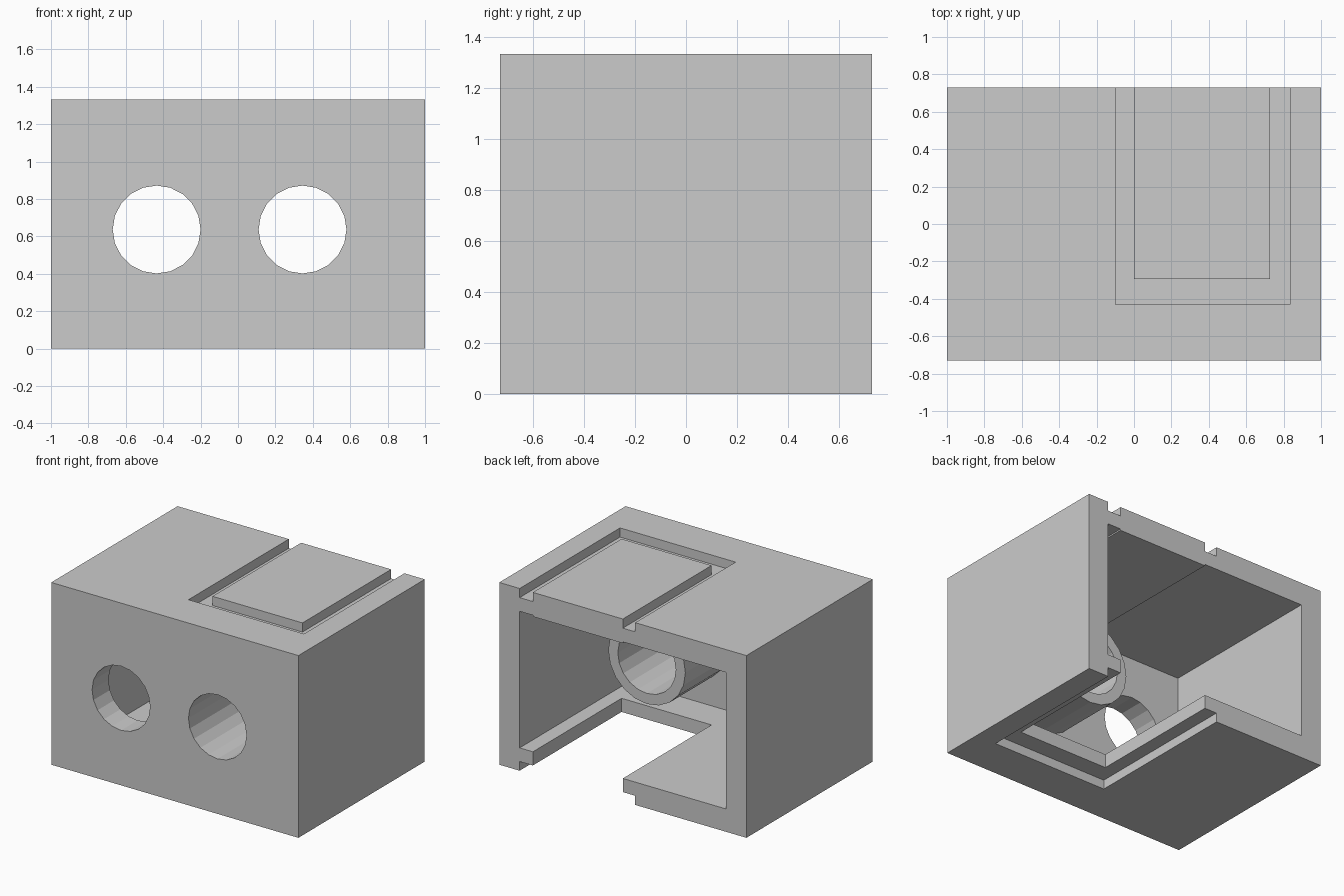
import bpy
import math

if "Cube" in bpy.data.objects:
    bpy.data.objects.remove(bpy.data.objects["Cube"])


def box(name, lo, hi):
    """Box from its two opposite corners."""
    bpy.ops.mesh.primitive_cube_add(size=1, location=[(a + b) / 2 for a, b in zip(lo, hi)])
    ob = bpy.context.object
    ob.name = name
    ob.scale = [b - a for a, b in zip(lo, hi)]
    bpy.ops.object.transform_apply(location=True, rotation=True, scale=True)
    return ob


def rod(name, x, radius, y0, y1):
    """20-sided rod along y at the height of the holes."""
    bpy.ops.mesh.primitive_cylinder_add(vertices=20, radius=radius, depth=y1 - y0,
                                        location=(x, (y0 + y1) / 2, HOLE_Z),
                                        rotation=(math.pi / 2, 0, 0))
    ob = bpy.context.object
    ob.name = name
    bpy.ops.object.transform_apply(location=True, rotation=True, scale=True)
    return ob


def combine(target, tool, operation):
    """Apply one boolean and remove the tool object."""
    mod = target.modifiers.new(tool.name, 'BOOLEAN')
    mod.operation = operation
    mod.solver = 'EXACT'
    mod.object = tool
    bpy.context.view_layer.objects.active = target
    bpy.ops.object.modifier_apply(modifier=mod.name)
    bpy.data.objects.remove(tool, do_unlink=True)


W, D, H = 1.0, 0.73, 1.333      # half width, half depth, height
WALL, STEP = 0.167, 0.067       # wall thickness, groove depth
HOLE_Z, HOLE_R = 0.637, 0.235
OUT = (-0.10, 0.835, -0.43)     # outer edge of the U groove: left, right, front
INN = (0.0, 0.728, -0.295)      # inner edge
BACK = D + 0.2                  # cutters run out through the open back

# Hollow shell, open at the back
body = box("block_body", (-W, -D, 0), (W, D, H))
combine(body, box("cavity", (-0.833, -0.54, WALL), (0.835, BACK, H - WALL)), 'DIFFERENCE')

# U-shaped groove on top around a raised panel
combine(body, box("top_recess", (OUT[0], OUT[2], H - STEP), (OUT[1], BACK, H + 0.2)), 'DIFFERENCE')
combine(body, box("raised_panel", (INN[0], INN[2], H - WALL - 0.01), (INN[1], D, H)), 'UNION')

# Matching stepped slot in the floor
combine(body, box("floor_recess", (OUT[0], OUT[2], -0.2), (OUT[1], BACK, STEP)), 'DIFFERENCE')
combine(body, box("floor_slot", (INN[0], INN[2], -0.2), (INN[1], BACK, WALL + 0.05)), 'DIFFERENCE')

# Tube behind the right hole, then both round holes
combine(body, rod("tube", 0.345, 0.312, -0.6, -0.04), 'UNION')
for x in (-0.435, 0.345):
    combine(body, rod("hole", x, HOLE_R, -D - 0.2, 0.1), 'DIFFERENCE')
